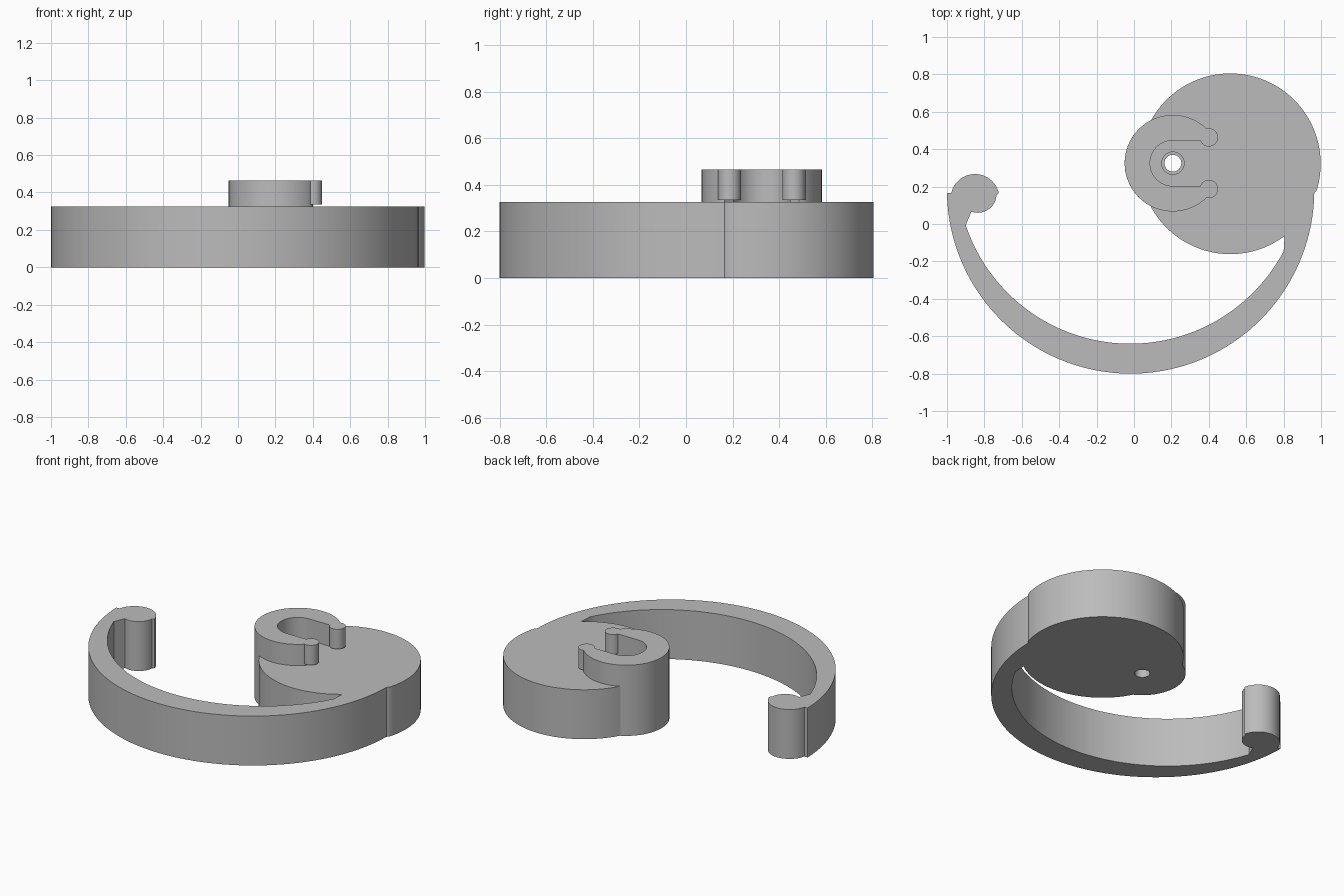
import bpy
import bmesh
from math import cos, sin, radians

if "Cube" in bpy.data.objects:
    bpy.data.objects.remove(bpy.data.objects["Cube"], do_unlink=True)

grey = bpy.data.materials.new("plain grey")
grey.use_nodes = True
GREY = (0.5, 0.5, 0.5, 1)
grey.diffuse_color = GREY
grey.node_tree.nodes["Principled BSDF"].inputs["Base Color"].default_value = GREY


def arc(cx, cy, r, a0, a1, n=32):
    """Points along an arc, angles in degrees."""
    steps = [radians(a0 + (a1 - a0) * i / n) for i in range(n + 1)]
    return [(cx + r * cos(a), cy + r * sin(a)) for a in steps]


def prism(name, outline, z0, z1):
    """Extrude a flat counter-clockwise outline from z0 to z1."""
    bm = bmesh.new()
    face = bm.faces.new([bm.verts.new((x, y, z0)) for x, y in outline])
    top = bmesh.ops.extrude_face_region(bm, geom=[face], use_keep_orig=True)["geom"]
    bmesh.ops.translate(bm, vec=(0, 0, z1 - z0),
                        verts=[v for v in top if isinstance(v, bmesh.types.BMVert)])
    bmesh.ops.recalc_face_normals(bm, faces=bm.faces)
    mesh = bpy.data.meshes.new(name)
    bm.to_mesh(mesh)
    bm.free()
    mesh.materials.append(grey)
    obj = bpy.data.objects.new(name, mesh)
    bpy.context.collection.objects.link(obj)
    return obj


def activate(obj):
    bpy.ops.object.select_all(action="DESELECT")
    obj.select_set(True)
    bpy.context.view_layer.objects.active = obj


def cut(obj, cutter):
    cutter.hide_render = True
    mod = obj.modifiers.new("cut", "BOOLEAN")
    mod.operation = "DIFFERENCE"
    mod.solver = "EXACT"
    mod.object = cutter
    activate(obj)
    bpy.ops.object.modifier_apply(modifier=mod.name)
    bpy.data.objects.remove(cutter, do_unlink=True)


BODY_TOP, CLIP_TOP = 0.325, 0.465
PX, PY = 0.208, 0.325          # pivot centre

# Body: crescent arm, large disc, pivot disc and hooked tip in one outline
outline = (
    arc(-0.018, 0.182, 0.982, 181, 359, 96)            # outside of arm
    + arc(0.515, 0.322, 0.483, -17, 151.6, 64)         # far side of large disc
    + arc(PX, PY, 0.258, 117.2, 242.8, 40)             # pivot disc
    + arc(0.515, 0.322, 0.483, 208.4, 306.9, 40)       # near side of large disc
    + arc(-0.02, 0.287, 0.927, -27.8, -161.6, 80)      # inside of arm
    + arc(-0.835, 0.16, 0.10, -110, -3, 20)            # lower side of tip
    + arc(-0.85, 0.137, 0.13, 12.4, 167.6, 32)         # rounded tip
)
body = prism("body", outline, 0, BODY_TOP)

# Pivot hole with a wider counterbore at the top
cut(body, prism("hole_cutter", arc(PX, PY, 0.045, 0, 352.5, 47), -0.1, 0.5))
cut(body, prism("counterbore_cutter", arc(PX, PY, 0.06, 0, 352.5, 47), 0.27, 0.5))

# C-shaped clip around the pivot, open towards +x
clip_outline = (
    arc(PX, PY, 0.258, 45, 315, 64)
    + [(0.40, PY - 0.16), (0.365, PY - 0.122)]
    + arc(PX, PY, 0.122, 270, 90, 40)
    + [(0.365, PY + 0.122), (0.40, PY + 0.16)]
)
parts = [body, prism("clip", clip_outline, BODY_TOP, CLIP_TOP)]

# Rounded lugs on the clip ends, just clear of the body
for side, name in ((1, "clip_lug_back"), (-1, "clip_lug_front")):
    parts.append(prism(name, arc(0.40, PY + side * 0.138, 0.049, 0, 348.75, 31),
                       BODY_TOP + 0.01, CLIP_TOP))

for part in parts:
    activate(part)
    bpy.ops.object.shade_smooth_by_angle(angle=radians(30))
